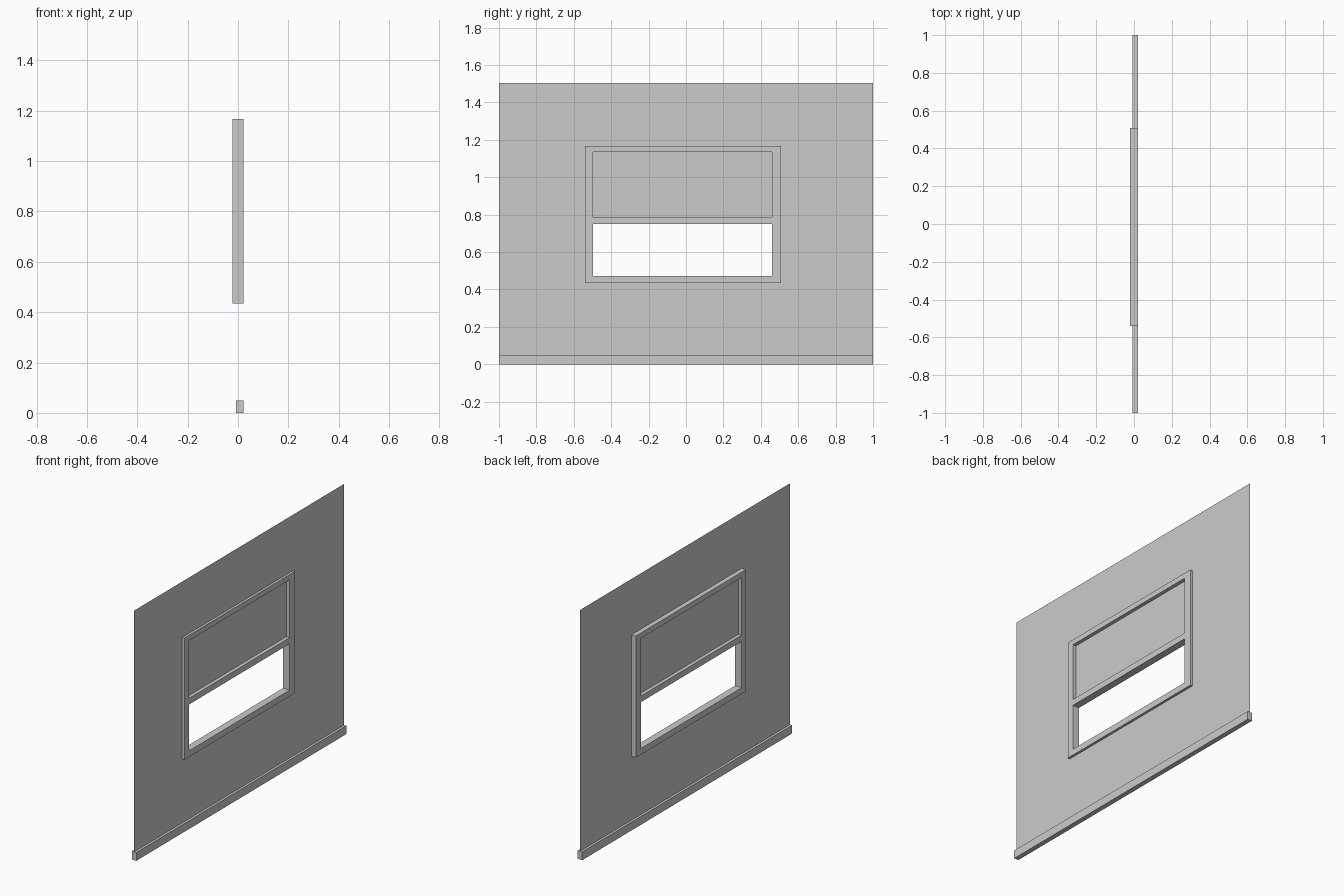
import bpy, bmesh
from mathutils import Vector

if "Cube" in bpy.data.objects:
    bpy.data.objects.remove(bpy.data.objects["Cube"])


def sheet(name, ys, zs, holes, x0, x1=None):
    """Gridded panel in the YZ plane, skipping hole cells; extruded to x1 if given."""
    bm = bmesh.new()
    v = [[bm.verts.new((x0, y, z)) for z in zs] for y in ys]
    for i in range(len(ys) - 1):
        for j in range(len(zs) - 1):
            if (i, j) not in holes:
                bm.faces.new((v[i][j], v[i + 1][j], v[i + 1][j + 1], v[i][j + 1]))
    loose = [p for p in bm.verts if not p.link_faces]
    bmesh.ops.delete(bm, geom=loose, context='VERTS')
    if x1 is not None:
        ext = bmesh.ops.extrude_face_region(bm, geom=bm.faces[:], use_keep_orig=True)
        moved = [g for g in ext["geom"] if isinstance(g, bmesh.types.BMVert)]
        bmesh.ops.translate(bm, vec=Vector((x1 - x0, 0, 0)), verts=moved)
        bmesh.ops.recalc_face_normals(bm, faces=bm.faces[:])
    mesh = bpy.data.meshes.new(name)
    bm.to_mesh(mesh)
    bm.free()
    obj = bpy.data.objects.new(name, mesh)
    bpy.context.collection.objects.link(obj)
    return obj


WALL_X = 0.007
HALF = 0.022
FRAME_Y = (-0.541, -0.498, 0.46, 0.509)
FRAME_Z = (0.434, 0.471, 0.75, 0.787, 1.167)

# Paper-thin wall with the window hole tucked behind the frame
sheet("wall", (-1, -0.52, 0.485, 1), (0, 0.452, 1.15, 1.503), {(1, 1)}, WALL_X)

# Window frame with a middle rail, lower opening left empty
sheet("window_frame", FRAME_Y, FRAME_Z[:4] + (1.135, 1.167),
      {(1, 1), (1, 3)}, -HALF, HALF)

# Pane closing the upper opening
sheet("upper_pane", (-0.498, 0.46), (0.787, 1.135), set(), 0.0)

# Skirting board running through the foot of the wall
sheet("skirting_board", (-1, 1), (0, 0.05), set(), WALL_X - 0.015, WALL_X + 0.015)
